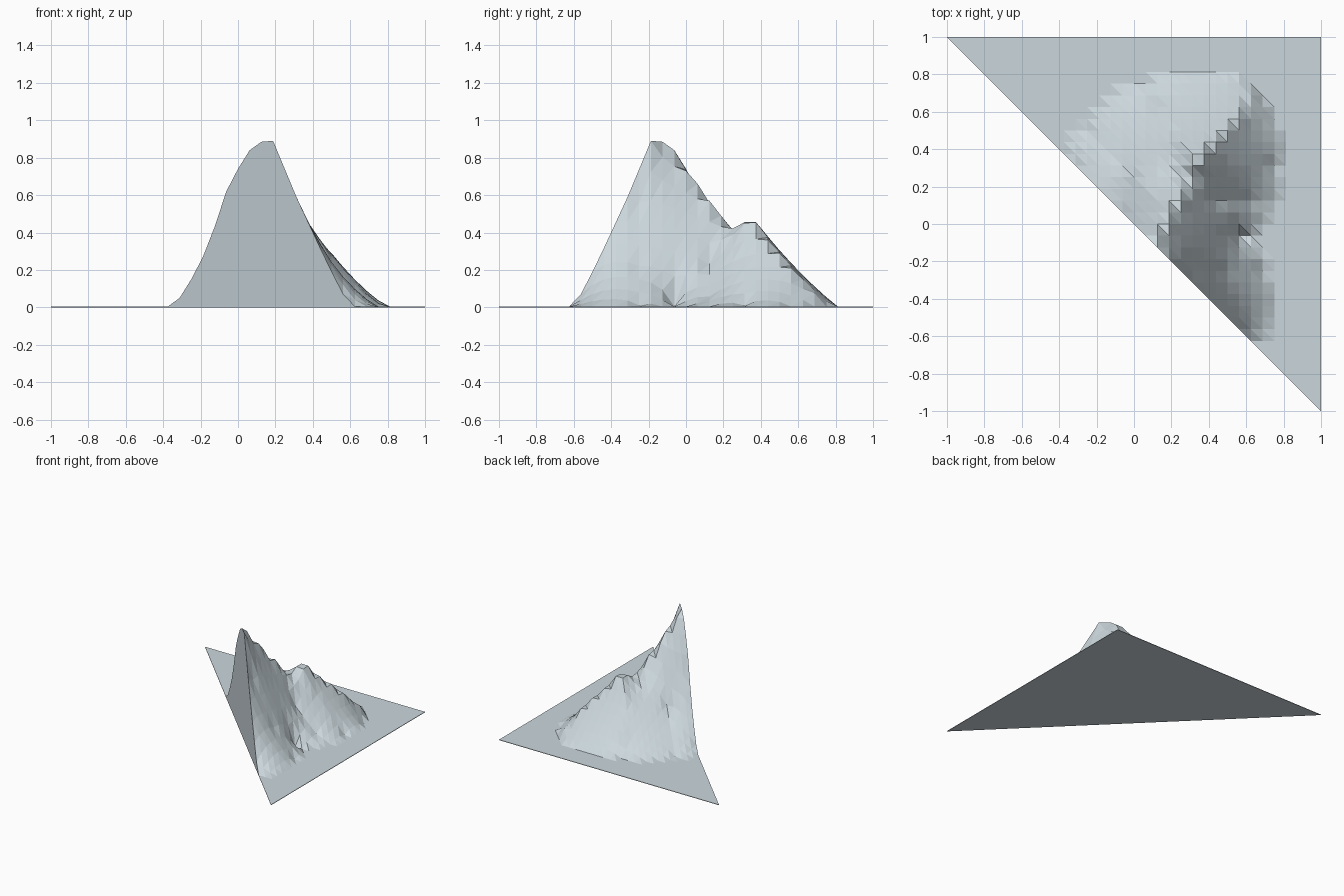
import bpy, bmesh
from mathutils import Vector

if "Cube" in bpy.data.objects:
    bpy.data.objects.remove(bpy.data.objects["Cube"])

N = 32                      # grid cells per side
STEP = 2 / N

# Outline of the foot of the mountain
foot = [(-0.40, 0.40), (-0.33, 0.45), (-0.19, 0.59), (-0.06, 0.71), (0.05, 0.755),
        (0.57, 0.755), (0.65, 0.70), (0.755, 0.50), (0.755, 0.20), (0.69, 0.02),
        (0.54, -0.06), (0.69, -0.17), (0.69, -0.56), (0.63, -0.63)]

# Height along the diagonal cut face: (x, z)
cut = [(-1, 0), (-0.375, 0), (-0.3125, 0.05), (-0.25, 0.15), (-0.1875, 0.27),
       (-0.125, 0.43), (-0.0625, 0.62), (0, 0.74), (0.0625, 0.84), (0.125, 0.885),
       (0.1875, 0.89), (0.3125, 0.59), (0.4375, 0.32), (0.5, 0.19), (0.5625, 0.07),
       (0.625, 0), (1, 0)]

# Crest lines: (x, y, z)
crests = [
    # main ridge: summit, saddle, second summit, north-east spur
    [(0.1875, -0.1875, 0.89), (0.125, -0.0625, 0.84), (0.1875, 0, 0.73),
     (0.1875, 0.0625, 0.66), (0.25, 0.125, 0.57), (0.25, 0.1875, 0.49),
     (0.25, 0.25, 0.41), (0.3125, 0.3125, 0.455), (0.375, 0.375, 0.455),
     (0.4375, 0.4375, 0.36), (0.5, 0.5, 0.29), (0.5625, 0.5625, 0.21),
     (0.5625, 0.625, 0.15), (0.625, 0.75, 0)],
    # side spurs
    [(0.375, 0.3125, 0.45), (0.5, 0.3125, 0.27), (0.75, 0.3125, 0.01)],
    [(0.3125, 0.375, 0.455), (0.0625, 0.75, 0)],
    [(0.1875, 0.0625, 0.66), (-0.03, 0.28, 0.27), (-0.25, 0.5, 0.01)],
    [(0.25, 0.125, 0.57), (0.44, 0.125, 0.23), (0.72, 0.09, 0)],
    [(0.1875, -0.1875, 0.89), (0.3125, -0.22, 0.56), (0.5, -0.25, 0.22), (0.69, -0.25, 0.01)],
]


def inside(x, y):
    hit = False
    for (ax, ay), (bx, by) in zip(foot, foot[1:] + foot[:1]):
        if (ay > y) != (by > y) and x < ax + (y - ay) * (bx - ax) / (by - ay):
            hit = not hit
    return hit


def cut_height(x):
    for (ax, az), (bx, bz) in zip(cut, cut[1:]):
        if ax <= x <= bx:
            return az + (bz - az) * (x - ax) / (bx - ax)
    return 0


# Fix the heights on crests and cut, then stretch slopes between them
nodes = [(i, j) for i in range(N + 1) for j in range(N + 1) if i + j >= N]
h = {n: 0.0 for n in nodes}
fixed = set()
for line in crests:
    for a, b in zip(line, line[1:]):
        a, b = Vector(a), Vector(b)
        count = max(1, round(max(abs(b.x - a.x), abs(b.y - a.y)) / STEP))
        for k in range(count + 1):
            p = a.lerp(b, k / count)
            n = (round((p.x + 1) / STEP), round((p.y + 1) / STEP))
            if n in h:
                h[n] = max(h[n], p.z)
                fixed.add(n)
for i in range(N + 1):
    h[(i, N - i)] = cut_height(-1 + i * STEP)
    fixed.add((i, N - i))
free = [n for n in nodes if n not in fixed and inside(-1 + n[0] * STEP, -1 + n[1] * STEP)]
for _ in range(250):
    for i, j in free:
        h[(i, j)] = (h[(i + 1, j)] + h[(i - 1, j)] + h[(i, j + 1)] + h[(i, j - 1)]) / 4

# Terrain surface
bm = bmesh.new()
v = {(i, j): bm.verts.new((-1 + i * STEP, -1 + j * STEP, max(h[(i, j)], 0.004)))
     for i, j in nodes}
for i in range(N):
    for j in range(N):
        if i + j >= N:
            bm.faces.new((v[i, j], v[i + 1, j], v[i, j + 1]))
        if i + j + 1 >= N:
            bm.faces.new((v[i + 1, j], v[i + 1, j + 1], v[i, j + 1]))

# Side walls and flat underside
rim = [e for e in bm.edges if e.is_boundary]
wall = bmesh.ops.extrude_edge_only(bm, edges=rim)["geom"]
for g in wall:
    if isinstance(g, bmesh.types.BMVert):
        g.co.z = 0
bmesh.ops.holes_fill(bm, edges=[e for e in bm.edges if e.is_boundary], sides=0)
bmesh.ops.recalc_face_normals(bm, faces=bm.faces[:])

mesh = bpy.data.meshes.new("mountain_terrain")
bm.to_mesh(mesh)
bm.free()
stone = bpy.data.materials.new("pale blue grey")
stone.diffuse_color = (0.60, 0.68, 0.72, 1)
stone.use_nodes = True
stone.node_tree.nodes["Principled BSDF"].inputs["Base Color"].default_value = stone.diffuse_color
mesh.materials.append(stone)
bpy.context.collection.objects.link(bpy.data.objects.new("mountain_terrain", mesh))
